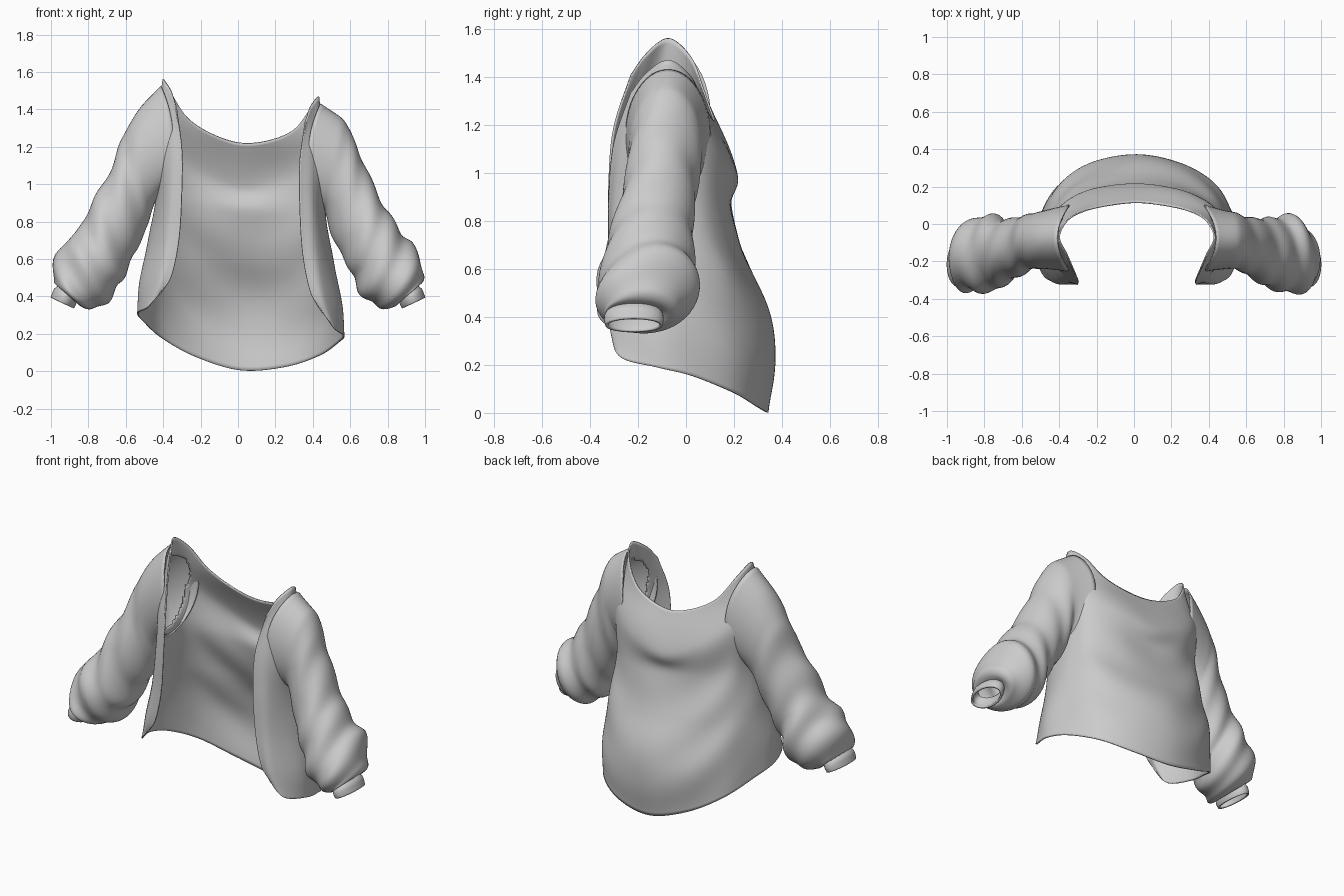
import bpy, math
from mathutils import Vector

if "Cube" in bpy.data.objects:
    bpy.data.objects.remove(bpy.data.objects["Cube"])

cloth = bpy.data.materials.new("light_grey_cloth")
cloth.diffuse_color = (0.6, 0.6, 0.6, 1)
cloth.use_nodes = True
cloth.node_tree.nodes["Principled BSDF"].inputs["Base Color"].default_value = cloth.diffuse_color


def spline(pts, steps):
    """Smooth curve through all points (tuples of any length)."""
    out = []
    n = len(pts)
    for i in range(n - 1):
        p1, p2 = Vector(pts[i]), Vector(pts[i + 1])
        p0 = Vector(pts[i - 1]) if i else p1 * 2 - p2
        p3 = Vector(pts[i + 2]) if i + 2 < n else p2 * 2 - p1
        for s in range(steps):
            t = s / steps
            out.append(p1 + (p2 - p0) * (0.5 * t)
                       + (p0 * 2 - p1 * 5 + p2 * 4 - p3) * (0.5 * t * t)
                       + (p1 * 3 - p0 - p2 * 3 + p3) * (0.5 * t ** 3))
    out.append(Vector(pts[-1]))
    return out


def surface(name, grid, closed, thickness, skip=None):
    """Skin a grid of points, smooth it and give it cloth thickness."""
    rows, cols = len(grid), len(grid[0])
    points = [p for row in grid for p in row]
    faces = []
    for r in range(rows - 1):
        for c in range(cols if closed else cols - 1):
            d = (c + 1) % cols
            face = (r * cols + c, r * cols + d, (r + 1) * cols + d, (r + 1) * cols + c)
            if not (skip and all(skip(points[i]) for i in face)):
                faces.append(face)
    mesh = bpy.data.meshes.new(name)
    mesh.from_pydata(points, [], faces)
    mesh.materials.append(cloth)
    mesh.polygons.foreach_set("use_smooth", [True] * len(faces))
    obj = bpy.data.objects.new(name, mesh)
    bpy.context.collection.objects.link(obj)
    solid = obj.modifiers.new("thickness", 'SOLIDIFY')
    solid.thickness = thickness
    solid.offset = 0
    return obj


def tilt(x, z, f=1):
    """Garment hangs lower on one side."""
    return x + .015 * f, z - .11 * x * f


# Body panel: rows from hem to neckline, each from front edge to centre back
half_rows = [
    [(.43, -.31, .37), (.50, -.27, .285), (.55, -.12, .25), (.52, .03, .21), (.42, .20, .13), (.24, .30, .05), (0, .34, .005)],
    [(.37, -.32, .47), (.45, -.30, .43), (.535, -.14, .42), (.51, .03, .42), (.42, .20, .36), (.24, .32, .32), (0, .37, .31)],
    [(.33, -.32, .67), (.41, -.29, .66), (.48, -.15, .65), (.485, .01, .64), (.40, .16, .61), (.23, .24, .60), (0, .265, .60)],
    [(.315, -.32, .92), (.39, -.28, .92), (.44, -.16, .90), (.445, -.01, .90), (.39, .10, .88), (.23, .17, .86), (0, .18, .85)],
    [(.315, -.30, 1.15), (.385, -.25, 1.17), (.45, -.15, 1.20), (.455, 0, 1.20), (.39, .10, 1.15), (.23, .18, 1.06), (0, .215, .99)],
    [(.345, -.23, 1.37), (.375, -.16, 1.46), (.415, -.07, 1.515), (.37, .02, 1.44), (.28, .07, 1.32), (.15, .10, 1.25), (0, .115, 1.22)],
]
rows = []
for half in half_rows:
    full = [(-x, y, z) for x, y, z in half] + half[-2::-1]
    rows.append(spline(full, 10))
columns = [spline(col, 14) for col in zip(*rows)]
for col in columns:
    for p in col:
        # hanging folds across the back, fading at hem, neck and sides
        fade = max(0, min(1, (p.y - .02) * 8)) * max(0, math.sin(math.pi * min(1, p.z / 1.25)))
        p.y += .007 * fade * math.sin(17 * (p.z - 1.5 * p.x ** 2) + 4 * p.x)
        p.x, p.z = tilt(p.x, p.z)


def in_armhole(p):
    x = p.x - .015
    z = p.z + .11 * x
    return abs(x) > .3 and ((p.y + .075) / .15) ** 2 + ((z - 1.17) / .24) ** 2 < 1


surface("jacket_body", columns, False, .008, in_armhole)


def loft(rings, steps, around, wrinkle, side, fit):
    """Elliptical rings: outer x,z, inner x,z, centre y, half width y."""
    path = spline(rings, steps)
    grid = []
    for i, (ox, oz, ix, iz, yc, yh) in enumerate(path):
        t = i / (len(path) - 1)
        near = max(0, 1 - 9 * t) * fit
        row = []
        for k in range(around):
            a = 2 * math.pi * k / around
            c, s = math.cos(a), math.sin(a)
            # bunched folds grow toward the wrist
            amp = wrinkle * (.25 + t) * min(1, 5 * t, 8 * (1 - t))
            w = 1 + amp * (math.sin(34 * t + 2.0 * math.sin(a + .6) + side)
                           + .6 * math.sin(21 * t - 2 * a + 1.7 * side))
            x = (ox + ix) / 2 + (ox - ix) / 2 * c * w
            z = (oz + iz) / 2 + (oz - iz) / 2 * c * w
            # armhole end wraps onto the body wall
            x -= .07 * near * s * s
            x, z = tilt(side * x, z, near)
            row.append(Vector((x, yc + yh * s * w, z)))
        grid.append(row)
    return grid


sleeve_rings = [
    (.425, 1.475, .437, .90, -.075, .175), (.55, 1.36, .465, .86, -.085, .15),
    (.62, 1.23, .49, .77, -.095, .145), (.67, 1.10, .535, .67, -.115, .15),
    (.74, .96, .58, .58, -.135, .16), (.80, .85, .62, .50, -.15, .175),
    (.86, .745, .655, .43, -.155, .195), (.93, .68, .71, .365, -.16, .20),
    (.98, .57, .78, .34, -.18, .18), (.985, .485, .84, .35, -.20, .145),
    (.955, .455, .865, .395, -.21, .105),
]
cuff_rings = [(.955, .455, .86, .405, -.215, .10), (.978, .437, .866, .38, -.217, .115),
              (.988, .415, .872, .358, -.217, .118), (.996, .392, .882, .338, -.217, .113)]

# Sleeves and wrist bands on both sides
for side, label in ((-1, "right"), (1, "left")):
    surface(label + "_sleeve", loft(sleeve_rings, 7, 48, .055, side, 1), True, .008)
    surface(label + "_cuff", loft(cuff_rings, 3, 40, 0, side, 0), True, .012)
